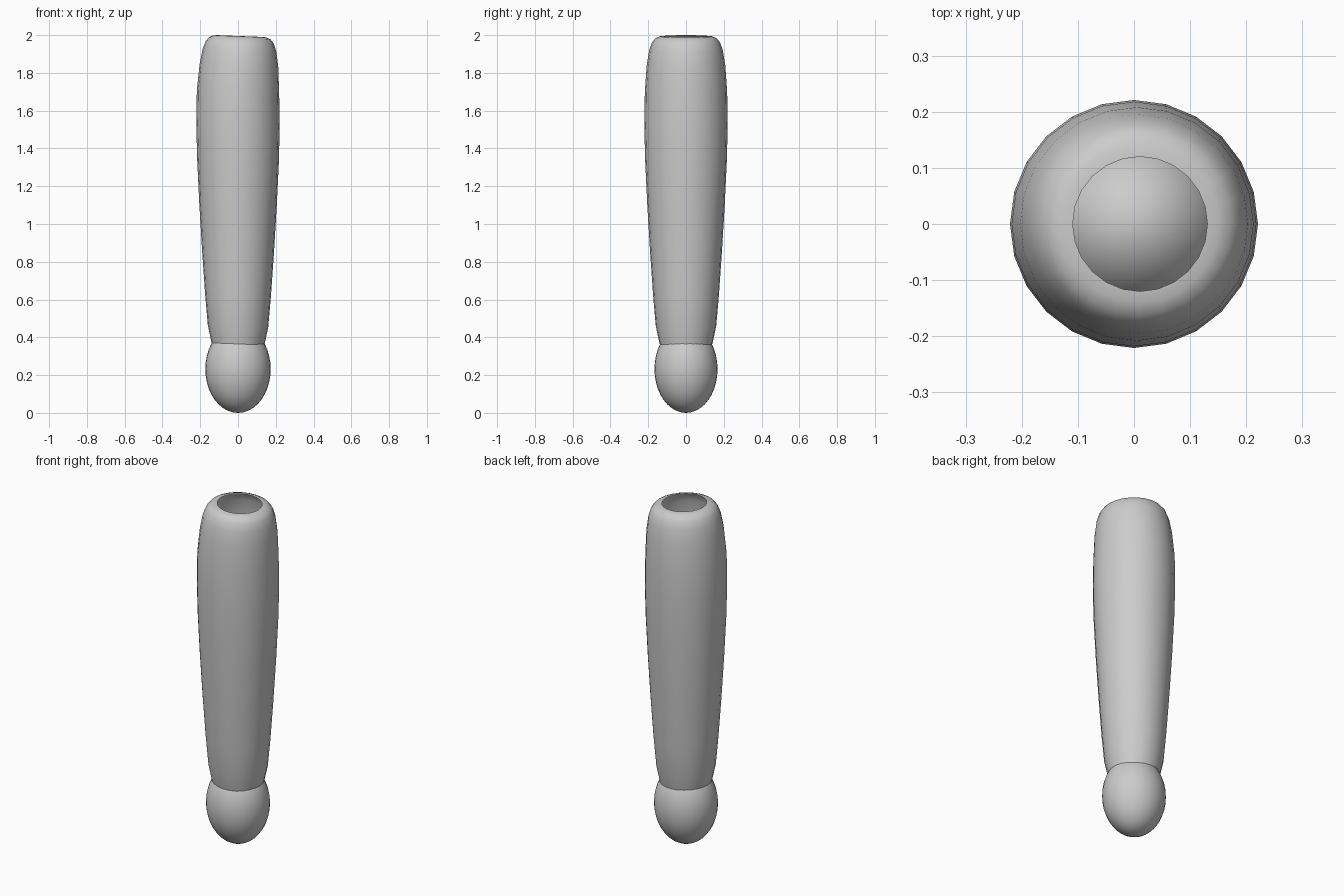
import bpy, bmesh, math

cube = bpy.data.objects.get("Cube")
if cube:
    bpy.data.objects.remove(cube, do_unlink=True)

grey = bpy.data.materials.new("plain grey")
grey.use_nodes = True
grey.diffuse_color = (0.6, 0.6, 0.6, 1)
grey.node_tree.nodes["Principled BSDF"].inputs["Base Color"].default_value = (0.6, 0.6, 0.6, 1)


def finish(name, bm):
    """Turn a bmesh into a smooth, grey object."""
    mesh = bpy.data.meshes.new(name)
    bm.to_mesh(mesh)
    bm.free()
    mesh.materials.append(grey)
    mesh.shade_smooth()
    obj = bpy.data.objects.new(name, mesh)
    bpy.context.collection.objects.link(obj)
    return obj


# Sleeve: open tube with a rounded shoulder, leaning slightly to +x at the top
SIDES = 24
profile = [(0.14, 0.365), (0.16, 0.46), (0.174, 0.62), (0.19, 0.85), (0.205, 1.1),
           (0.216, 1.33), (0.221, 1.52), (0.218, 1.7), (0.208, 1.84), (0.195, 1.92),
           (0.18, 1.962), (0.162, 1.984), (0.14, 1.993), (0.12, 1.995)]
bm = bmesh.new()
rings = []
for radius, z in profile:
    lean = max(0, (z - 1.7) / 0.3)
    ring = []
    for i in range(SIDES):
        a = math.tau * i / SIDES
        x = radius * math.cos(a)
        ring.append(bm.verts.new((x + 0.011 * lean, radius * math.sin(a), z - 0.04 * x)))
    rings.append(ring)
for low, high in zip(rings, rings[1:]):
    for i in range(SIDES):
        j = (i + 1) % SIDES
        bm.faces.new((low[i], low[j], high[j], high[i]))
finish("sleeve", bm)

# Hand: egg-shaped ball plugging the lower end of the sleeve
bm = bmesh.new()
bmesh.ops.create_uvsphere(bm, u_segments=32, v_segments=20, radius=1)
bmesh.ops.scale(bm, vec=(0.173, 0.167, 0.232), verts=bm.verts)
bmesh.ops.translate(bm, vec=(0, 0, 0.232), verts=bm.verts)
finish("hand", bm)
